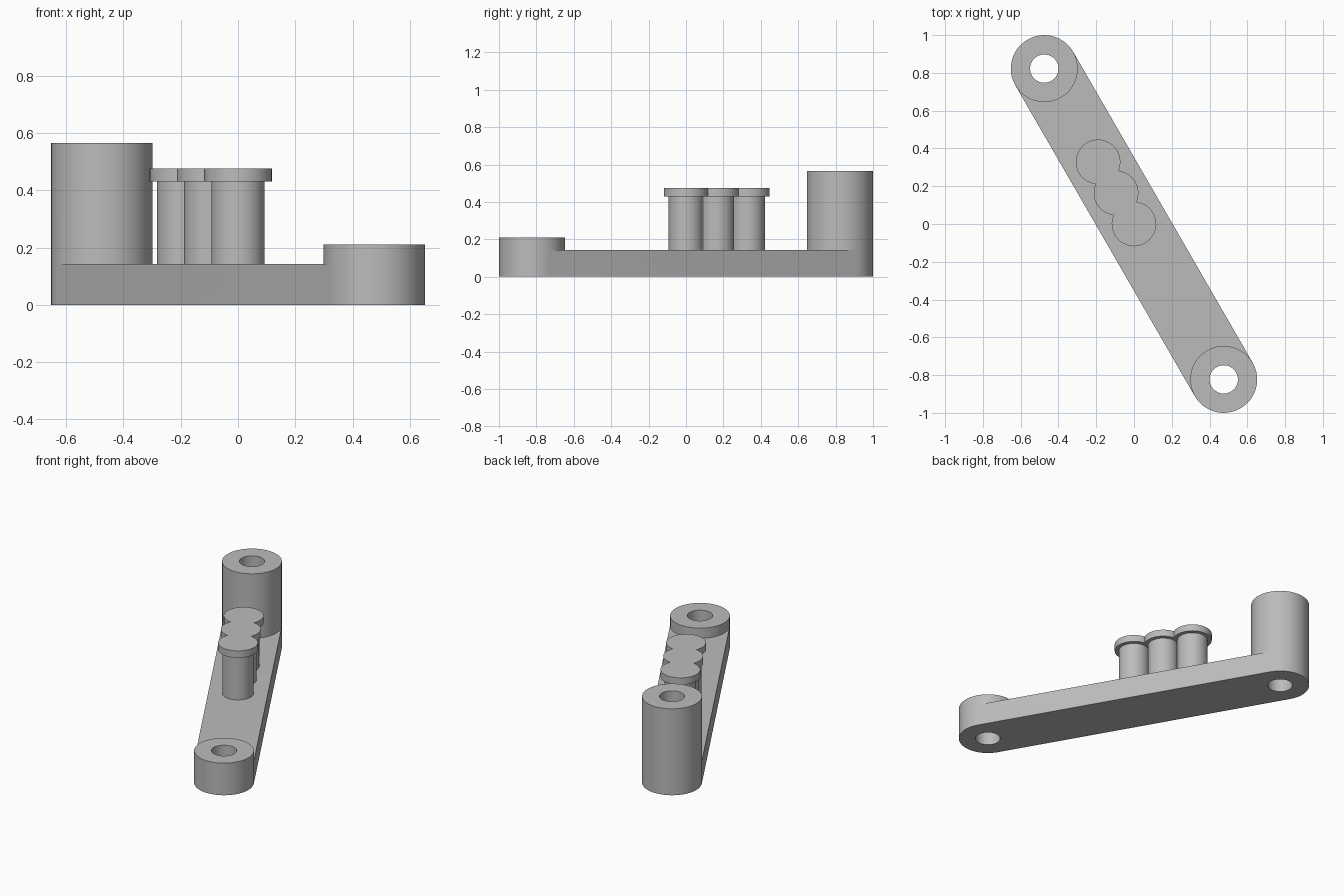
import bpy, bmesh
from math import pi, cos, sin, acos, radians

cube = bpy.data.objects.get("Cube")
if cube:
    bpy.data.objects.remove(cube, do_unlink=True)

HALF = 0.95            # arm centre to boss centre
R, HOLE = 0.177, 0.075
WEB = 0.143            # arm thickness
N = 64
PITCH, PIN_R, CAP_R = 0.19, 0.093, 0.118
CAP_LOW, CAP_TOP = 0.43, 0.475

grey = bpy.data.materials.new("plain grey")
grey.use_nodes = True
colour = (0.5, 0.5, 0.5, 1)
grey.diffuse_color = colour
grey.node_tree.nodes["Principled BSDF"].inputs["Base Color"].default_value = colour


def finish(bm, name):
    """Turn a bmesh, built along local x, into a smooth-shaded diagonal part."""
    bmesh.ops.recalc_face_normals(bm, faces=bm.faces)
    mesh = bpy.data.meshes.new(name)
    bm.to_mesh(mesh)
    bm.free()
    mesh.materials.append(grey)
    obj = bpy.data.objects.new(name, mesh)
    bpy.context.collection.objects.link(obj)
    obj.rotation_euler.z = radians(120)
    bpy.ops.object.select_all(action='DESELECT')
    obj.select_set(True)
    bpy.context.view_layer.objects.active = obj
    bpy.ops.object.shade_smooth_by_angle(angle=radians(30))


def prism(bm, outline, low, high):
    """Closed solid with the given outline."""
    a = [bm.verts.new((x, y, low)) for x, y in outline]
    b = [bm.verts.new((x, y, high)) for x, y in outline]
    bm.faces.new(a)
    bm.faces.new(b)
    for i in range(len(a)):
        j = (i + 1) % len(a)
        bm.faces.new((a[i], a[j], b[j], b[i]))


def arc(cx, r, start, end, steps):
    return [(cx + r * cos(start + (end - start) * i / steps),
             r * sin(start + (end - start) * i / steps)) for i in range(steps)]


# Arm: two hollow bosses joined by a flat web tangent to both
bm = bmesh.new()
ends = []
for side, height in ((1, 0.565), (-1, 0.21)):
    def ring(r, z):
        return [bm.verts.new((side * (HALF + r * cos(2 * pi * k / N)),
                              r * sin(2 * pi * k / N), z)) for k in range(N)]
    low, mid, top = ring(R, 0), ring(R, WEB), ring(R, height)
    bore_low, bore_top = ring(HOLE, 0), ring(HOLE, height)
    for k in range(N):
        j = (k + 1) % N
        pairs = [(mid, top), (top, bore_top), (bore_top, bore_low), (bore_low, low)]
        if not N // 4 <= k < 3 * N // 4:
            pairs.append((low, mid))
        for p, q in pairs:
            bm.faces.new((p[k], p[j], q[j], q[k]))
    ends.append((low, mid))
(low_a, mid_a), (low_b, mid_b) = ends
for k in range(N // 4, 3 * N // 4):
    for p, q in ((low_a, low_b), (mid_a, mid_b)):
        bm.faces.new((p[k], p[k + 1], q[k + 1], q[k]))
for k in (N // 4, 3 * N // 4):
    bm.faces.new((low_a[k], mid_a[k], mid_b[k], low_b[k]))
finish(bm, "arm")

# Three round pins standing on the web
for i, name in enumerate(("front_pin", "middle_pin", "rear_pin")):
    bm = bmesh.new()
    prism(bm, arc(i * PITCH, PIN_R, 0, 2 * pi, 48), WEB, CAP_LOW)
    finish(bm, name)

# Their overlapping round heads, merged into one plate
a = acos(PITCH / 2 / CAP_R)
outline = (arc(2 * PITCH, CAP_R, a - pi, pi - a, 40)
           + arc(PITCH, CAP_R, a, pi - a, 20)
           + arc(0, CAP_R, a, 2 * pi - a, 40)
           + arc(PITCH, CAP_R, pi + a, 2 * pi - a, 20))
bm = bmesh.new()
prism(bm, outline, CAP_LOW, CAP_TOP)
finish(bm, "pin_heads")
